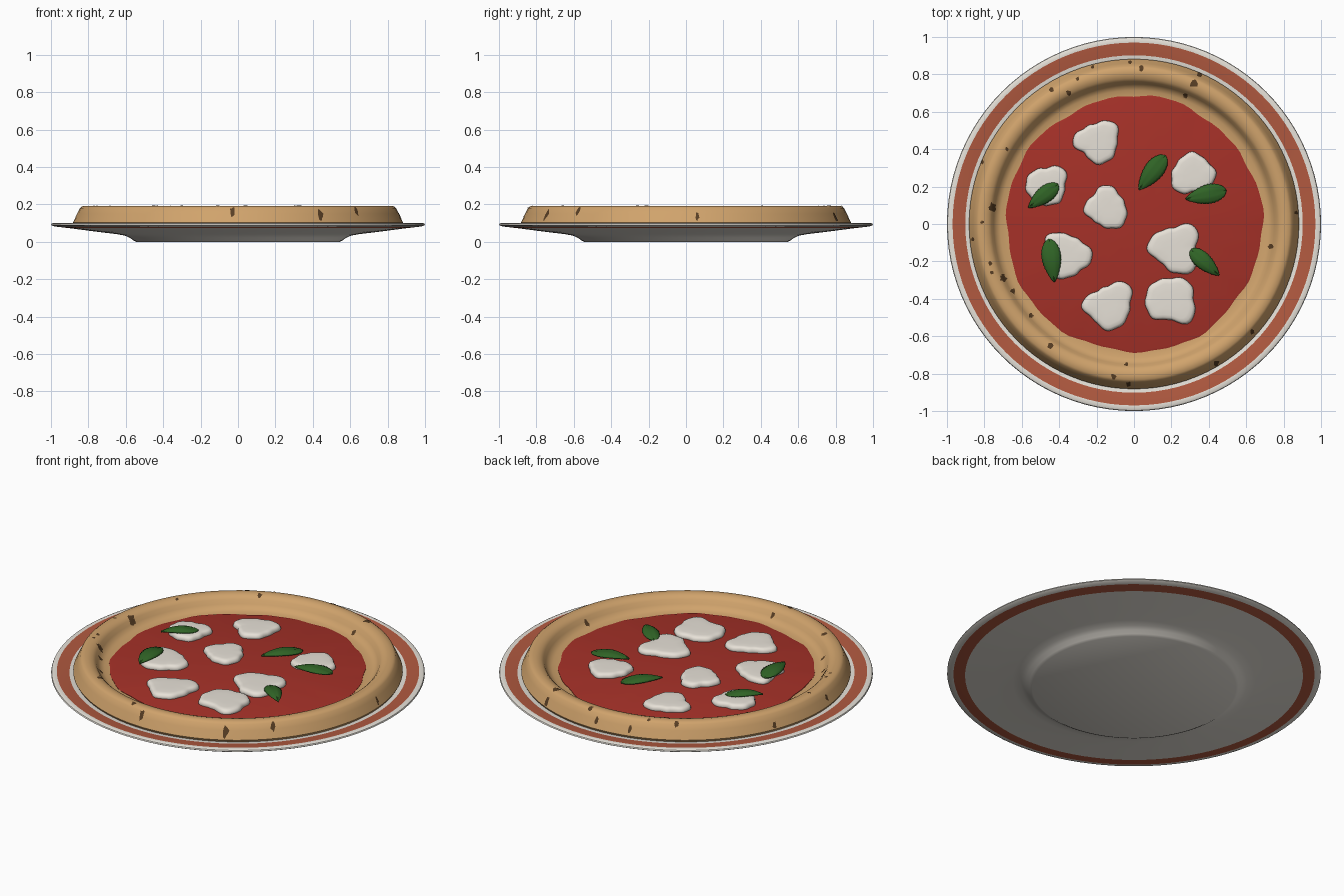
import bpy, bmesh, math, random
from mathutils import Vector

if "Cube" in bpy.data.objects:
    bpy.data.objects.remove(bpy.data.objects["Cube"])

random.seed(4)


def material(name, rgb):
    m = bpy.data.materials.new(name)
    lin = [((c / 255 + 0.055) / 1.055) ** 2.4 for c in rgb]
    m.diffuse_color = (*lin, 1)
    m.use_nodes = True
    m.node_tree.nodes["Principled BSDF"].inputs["Base Color"].default_value = m.diffuse_color
    return m


WHITE = material("glazed_white", (236, 231, 222))
STRIPE = material("terracotta_stripe", (178, 90, 64))
DOUGH = material("baked_dough", (208, 163, 108))
SAUCE = material("tomato_red", (166, 49, 40))
CHEESE = material("cheese_white", (236, 230, 220))
BASIL = material("basil_green", (48, 100, 38))
CHAR = material("charred_brown", (88, 62, 36))


def make(name, verts, faces, *mats, smooth=40):
    me = bpy.data.meshes.new(name)
    me.from_pydata(verts, [], faces)
    bm = bmesh.new()
    bm.from_mesh(me)
    bmesh.ops.remove_doubles(bm, verts=bm.verts, dist=1e-6)
    bmesh.ops.recalc_face_normals(bm, faces=bm.faces)
    bm.to_mesh(me)
    bm.free()
    ob = bpy.data.objects.new(name, me)
    bpy.context.collection.objects.link(ob)
    for m in mats:
        me.materials.append(m)
    bpy.context.view_layer.objects.active = ob
    ob.select_set(True)
    bpy.ops.object.shade_smooth_by_angle(angle=math.radians(smooth))
    ob.select_set(False)
    return ob


def rings(loops):
    """Join equally long point loops by quads."""
    n = len(loops[0])
    verts = [p for loop in loops for p in loop]
    faces = [(a * n + i, a * n + (i + 1) % n, (a + 1) * n + (i + 1) % n, (a + 1) * n + i)
             for a in range(len(loops) - 1) for i in range(n)]
    return verts, faces


def lathe(name, profile, *mats, n=96, smooth=40):
    loops = [[(r * math.cos(math.tau * i / n), r * math.sin(math.tau * i / n), z)
              for i in range(n)] for r, z in profile]
    return make(name, *rings(loops), *mats, smooth=smooth)


# Plate with a painted band on both sides of the rim
plate = lathe("plate", [
    (0, 0), (0.545, 0), (0.56, 0.008), (0.58, 0.022), (0.605, 0.033), (0.65, 0.041),
    (0.75, 0.053), (0.904, 0.073), (0.966, 0.080), (0.99, 0.084), (1.0, 0.090),
    (0.997, 0.097), (0.988, 0.101), (0.970, 0.100), (0.902, 0.092), (0.80, 0.075),
    (0.62, 0.055), (0.55, 0.035), (0, 0.035)], WHITE, STRIPE)
for f in plate.data.polygons:
    c = f.center
    if 0.902 < math.hypot(c.x, c.y) < 0.969:
        f.material_index = 1

# Crust: sloped outer wall, broad crest, steep inner wall
TOP = [(0.0, 0.112), (0.68, 0.117), (0.715, 0.121), (0.735, 0.130), (0.75, 0.148),
       (0.762, 0.170), (0.778, 0.185), (0.805, 0.192), (0.832, 0.190), (0.845, 0.180),
       (0.86, 0.150), (0.875, 0.118), (0.882, 0.103)]
lathe("crust", [(0, 0.08), (0.84, 0.08), (0.875, 0.09)] + TOP[::-1], DOUGH)


def crust_z(r):
    for (r0, z0), (r1, z1) in zip(TOP, TOP[1:]):
        if r <= r1:
            return z0 + (z1 - z0) * (r - r0) / (r1 - r0)
    return TOP[-1][1]


# Sauce with a slightly uneven edge
def sauce_loop(k, z):
    pts = []
    for i in range(96):
        a = math.tau * i / 96
        r = k * (0.685 + 0.006 * math.sin(5 * a + 1) + 0.005 * math.sin(11 * a)
                 + 0.003 * math.sin(23 * a))
        pts.append((r * math.cos(a), r * math.sin(a), z))
    return pts


make("sauce", *rings([sauce_loop(k, z) for k, z in
                      ((1, 0.112), (1, 0.120), (0.985, 0.123), (0, 0.123))]), SAUCE)


# Cheese pieces: centre, then outline radius at every 45 degrees
def outline(radii, a):
    t = (a / math.tau * 8) % 8
    i, f = int(t), t % 1
    p0, p1, p2, p3 = (radii[(i + k) % 8] for k in (-1, 0, 1, 2))
    return p1 + 0.5 * f * (p2 - p0 + f * (2 * p0 - 5 * p1 + 4 * p2 - p3
                                        + f * (3 * (p1 - p2) + p3 - p0)))


PIECES = [
    (-0.20, 0.44, 0.11, 0.14, 0.10, 0.10, 0.13, 0.09, 0.12, 0.12),
    (-0.47, 0.20, 0.10, 0.135, 0.10, 0.11, 0.11, 0.10, 0.10, 0.11),
    (-0.15, 0.08, 0.11, 0.105, 0.13, 0.10, 0.12, 0.09, 0.10, 0.125),
    (0.31, 0.26, 0.13, 0.11, 0.125, 0.105, 0.11, 0.12, 0.09, 0.10),
    (0.21, -0.13, 0.12, 0.165, 0.11, 0.12, 0.14, 0.10, 0.13, 0.16),
    (0.19, -0.41, 0.13, 0.145, 0.12, 0.13, 0.13, 0.13, 0.10, 0.16),
    (-0.14, -0.43, 0.12, 0.155, 0.10, 0.095, 0.14, 0.11, 0.14, 0.13),
    (-0.36, -0.17, 0.14, 0.11, 0.115, 0.15, 0.10, 0.135, 0.12, 0.11)]
DOME = [(0.97, 0.118), (1.0, 0.126), (0.99, 0.135), (0.95, 0.144), (0.88, 0.149),
        (0.75, 0.151), (0.4, 0.152), (0, 0.152)]
for x, y, *radii in PIECES:
    loops = []
    for k, z in DOME:
        loops.append([])
        for i in range(48):
            a = math.tau * i / 48
            r = k * (outline(radii, a) + 0.003 * math.sin(9 * a + x * 20))
            loops[-1].append((x + r * math.cos(a), y + r * math.sin(a), z))
    make("cheese_piece", *rings(loops), CHEESE, smooth=60)


# Basil leaves: arched grid tapering to a pointed tip, with a toothed edge
def leaf(x, y, length, width, angle, z):
    nu, nv = 24, 8
    ca, sa = math.cos(math.radians(angle)), math.sin(math.radians(angle))
    verts, faces = [], []
    for i in range(nu + 1):
        u = i / nu
        half = 0.5 * width * math.sin(math.pi * u ** 0.75) ** 0.75 if 0 < i < nu else 0.003
        half *= 1 - 0.07 * (i % 2)
        for j in range(nv + 1):
            v = 2 * j / nv - 1
            px, py = (u - 0.5) * length, v * half
            pz = z + 0.016 * (1 - v * v) * math.sin(math.pi * u) - 0.008 * (2 * u - 1) ** 2
            pz -= 0.003 * (j == nv // 2)
            verts.append((x + px * ca - py * sa, y + px * sa + py * ca, pz))
    for i in range(nu):
        for j in range(nv):
            a = i * (nv + 1) + j
            faces.append((a, a + nv + 1, a + nv + 2, a + 1))
    ob = make("basil_leaf", verts, faces, BASIL)
    mod = ob.modifiers.new("thickness", 'SOLIDIFY')
    mod.thickness, mod.offset = 0.006, 0


for args in [(0.097, 0.275, 0.23, 0.105, 232, 0.134), (0.385, 0.157, 0.22, 0.105, 192, 0.157),
             (-0.485, 0.15, 0.20, 0.09, 218, 0.157), (-0.44, -0.195, 0.23, 0.105, 277, 0.157),
             (0.378, -0.205, 0.205, 0.09, -42, 0.155)]:
    leaf(*args)

# Char marks: small ragged patches hugging the crust (x, y, radius)
MARKS = [
    (-.22, .84, .010), (-.02, .865, .010), (.04, .83, .014), (.35, .80, .014), (.32, .75, .022),
    (.275, .685, .014), (-.35, .70, .014), (-.44, .72, .012), (-.30, .775, .009),
    (-.68, .40, .011), (-.81, .33, .012), (-.755, .09, .022), (-.81, .01, .010),
    (-.86, -.08, .010), (-.77, -.21, .010), (-.76, -.26, .009), (-.70, -.29, .018),
    (-.645, -.36, .014), (-.55, -.49, .012), (-.45, -.65, .016), (-.04, -.75, .011),
    (-.11, -.815, .014), (-.03, -.855, .013), (.44, -.742, .016), (.63, -.575, .013),
    (.73, -.12, .013), (.83, .40, .010), (.865, .06, .010)]
for x, y, size in MARKS:
    n, loops = 10, [[], [], [], []]
    for i in range(n):
        a, s = math.tau * i / n, size * random.uniform(0.65, 1.3)
        for k, loop in enumerate(loops):
            p = Vector((x + s * k / 3 * math.cos(a), y + s * k / 3 * math.sin(a)))
            r = min(p.length, 0.880)
            p = p.normalized() * (r + (0.002 if r > 0.835 else 0))
            loop.append((p.x, p.y, crust_z(r) + 0.0025))
    ob = make("char_mark", *rings(loops), CHAR)
    if sum(f.normal.z for f in ob.data.polygons) < 0:
        ob.data.flip_normals()
